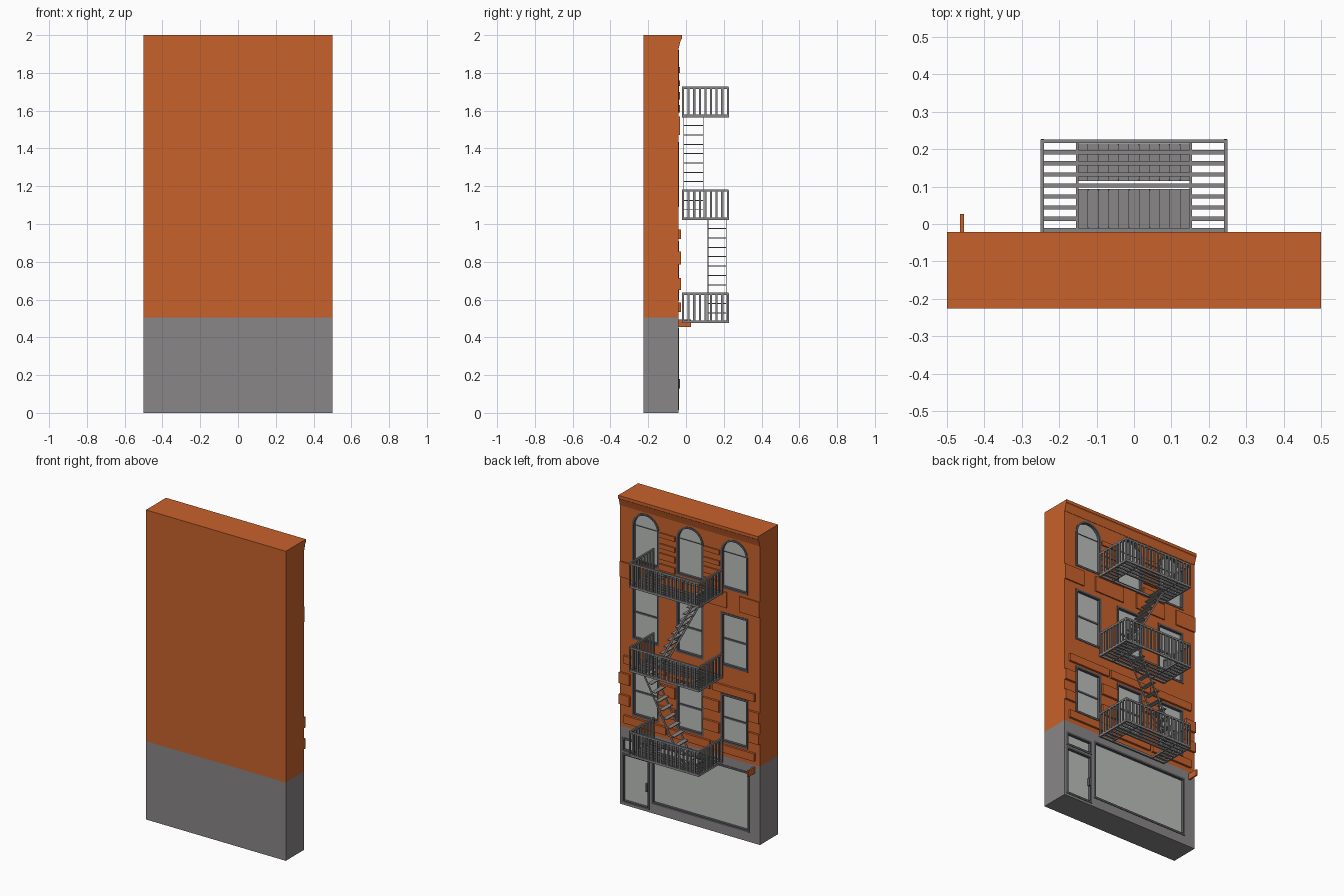
import bpy, bmesh, math

if "Cube" in bpy.data.objects:
    bpy.data.objects.remove(bpy.data.objects["Cube"])

def material(name, rgb):
    m = bpy.data.materials.new(name)
    m.diffuse_color = (*rgb, 1)
    m.use_nodes = True
    m.node_tree.nodes["Principled BSDF"].inputs["Base Color"].default_value = m.diffuse_color
    return m

BRICK = material("orange brick", (0.58, 0.12, 0.025))
GREY = material("grey stone and iron", (0.25, 0.238, 0.238))
DARK = material("dark frame", (0.10, 0.10, 0.115))
GLASS = material("pale glass", (0.50, 0.52, 0.50))

WALL, BACK = -0.041, -0.226        # facade faces +y
RECESS = WALL - 0.02


def prism(bm, pts, y0, y1):
    """Closed (x, z) outline extruded along y."""
    a = [bm.verts.new((x, y0, z)) for x, z in pts]
    b = [bm.verts.new((x, y1, z)) for x, z in pts]
    bm.faces.new(a)
    bm.faces.new(b[::-1])
    for i in range(len(pts)):
        j = (i + 1) % len(pts)
        bm.faces.new((a[i], b[i], b[j], a[j]))


def box(bm, x0, x1, y0, y1, z0, z1):
    prism(bm, [(x0, z0), (x1, z0), (x1, z1), (x0, z1)], y0, y1)


def ring(bm, outer, inner, y0, y1):
    """Frame between two matching outlines."""
    n = len(outer)
    loops = [[bm.verts.new((x, y, z)) for x, z in pts]
             for pts, y in ((outer, y0), (outer, y1), (inner, y1), (inner, y0))]
    for k in range(4):
        p, q = loops[k], loops[(k + 1) % 4]
        for i in range(n):
            j = (i + 1) % n
            bm.faces.new((p[i], q[i], q[j], p[j]))


def finish(name, bm, mat):
    bmesh.ops.recalc_face_normals(bm, faces=bm.faces)
    me = bpy.data.meshes.new(name)
    bm.to_mesh(me)
    bm.free()
    me.materials.append(mat)
    ob = bpy.data.objects.new(name, me)
    bpy.context.collection.objects.link(ob)
    return ob


def outline(x0, x1, z0, z1, arch=False, inset=0.0):
    x0, x1, z0, z1 = x0 + inset, x1 - inset, z0 + inset, z1 - inset
    if not arch:
        return [(x0, z0), (x1, z0), (x1, z1), (x0, z1)]
    r, c = (x1 - x0) / 2, (x0 + x1) / 2
    return [(x0, z0), (x1, z0)] + [
        (c + r * math.cos(math.pi * i / 16), z1 - r + r * math.sin(math.pi * i / 16))
        for i in range(17)]


# Openings: x0, x1, z0, z1, arched
COLS = (-0.317, 0.0, 0.317)
HW = 0.097
windows = [(c - HW, c + HW, z0, z1, arch) for c in COLS
           for z0, z1, arch in ((0.595, 0.91, False), (1.09, 1.435, False), (1.59, 1.92, True))]
shop = [(-0.425, 0.275, 0.06, 0.45, False)]
door = [(0.29, 0.487, 0.015, 0.335, False), (0.29, 0.487, 0.345, 0.435, False)]


def wall(name, z0, z1, mat, openings):
    bm = bmesh.new()
    box(bm, -0.5, 0.5, BACK, WALL, z0, z1)
    ob = finish(name, bm, mat)
    bm = bmesh.new()
    for o in openings:
        prism(bm, outline(*o), RECESS, WALL + 0.05)
    cutter = finish(name + "_cutter", bm, mat)
    cutter.hide_render = True
    mod = ob.modifiers.new("openings", 'BOOLEAN')
    mod.operation, mod.solver, mod.object = 'DIFFERENCE', 'EXACT', cutter
    bpy.context.view_layer.objects.active = ob
    bpy.ops.object.modifier_apply(modifier=mod.name)
    bpy.data.objects.remove(cutter)


# Walls
wall("ground_storey", 0, 0.506, GREY, shop + door)
wall("upper_storeys", 0.506, 2.0, BRICK, windows)

# Frames and panes
frames, panes = bmesh.new(), bmesh.new()
for o in windows + shop + door:
    ring(frames, outline(*o), outline(*o, inset=0.013), RECESS, WALL + 0.003)
    prism(panes, outline(*o, inset=0.012), RECESS, RECESS + 0.006)
for x0, x1, z0, z1, arch in windows:       # meeting rails
    zm = z1 - HW if arch else (z0 + z1) / 2
    h = 0.002 if arch else 0.006
    box(frames, x0 + 0.01, x1 - 0.01, RECESS, RECESS + 0.01, zm - h, zm + h)
finish("window_frames", frames, DARK)
finish("window_panes", panes, GLASS)

# Door handle
bm = bmesh.new()
box(bm, 0.302, 0.314, WALL - 0.01, WALL + 0.008, 0.13, 0.18)
finish("door_handle", bm, DARK)

# Cornice: profile (y, z) swept along x
bm = bmesh.new()
profile = [(-0.05, 1.93), (WALL + 0.002, 1.93), (-0.034, 1.95), (-0.027, 1.975),
           (-0.021, 1.98), (-0.021, 2.0), (-0.05, 2.0)]
loop = [bm.verts.new((-0.5, y, z)) for y, z in profile]
face = bm.faces.new(loop)
ext = bmesh.ops.extrude_face_region(bm, geom=[face], use_keep_orig=True)
for v in ext["geom"]:
    if isinstance(v, bmesh.types.BMVert):
        v.co.x = 0.5
finish("cornice", bm, BRICK)

# Raised brick trim
bm = bmesh.new()
Y0, Y1 = WALL - 0.005, WALL + 0.014
for s in (-1, 1):
    def slab(a, b, z0, z1, y1=Y1):
        x0, x1 = sorted((s * a, s * b))
        box(bm, x0, x1, Y0, y1, z0, z1)
    for a, b in ((0.355, 0.5), (0.05, 0.265)):          # spandrel blocks
        slab(a, b, 1.47, 1.57, WALL + 0.008)
    for z0, z1 in ((1.59, 1.63), (1.66, 1.70), (1.73, 1.76), (1.80, 1.83)):
        slab(0.103, 0.214, z0, z1, WALL + 0.009)         # bands between arches
    for z0, z1 in ((0.65, 0.715), (0.785, 0.855)):       # quoins
        slab(0.425, 0.5, z0, z1)
        slab(0.1, 0.215, z0, z1)
for c in COLS:                                           # lintels and sills
    box(bm, c - 0.15, c + 0.15, Y0, Y1, 0.92, 0.97)
    box(bm, c - 0.15, c + 0.15, Y0, Y1, 0.535, 0.585)
finish("brick_trim", bm, BRICK)

# Small bracket above the shop
bm = bmesh.new()
box(bm, -0.465, -0.455, WALL - 0.005, 0.027, 0.455, 0.495)
finish("bracket", bm, BRICK)

# Fire escape platforms
FX, FY0, FY1 = 0.25, -0.021, 0.226
T = 0.01


def platform(name, z, hole):
    bm = bmesh.new()
    top = z + 0.162
    for x in (-FX, FX - T):                              # side frame and rails
        box(bm, x, x + T, FY0, FY1, z, z + 0.014)
        box(bm, x, x + T, FY0, FY1, top - 0.012, top)
    box(bm, -FX, FX, FY1 - T, FY1, z, z + 0.014)
    box(bm, -FX, FX, FY1 - T, FY1, top - 0.012, top)
    box(bm, -FX, FX, FY0, FY0 + T, z, z + 0.014)
    n = 8                                                # side balusters, floor slats
    step = (FY1 - FY0 - T) / n
    for i in range(n + 1):
        y = FY0 + i * step
        for x in (-FX, FX - T):
            box(bm, x + 0.001, x + T - 0.001, y, y + 0.011, z, top - 0.005)
        if 0 < i < n:
            if hole[0] < y + 0.005 < hole[1]:
                box(bm, -FX, -0.15, y, y + 0.011, z + 0.002, z + 0.012)
                box(bm, 0.15, FX, y, y + 0.011, z + 0.002, z + 0.012)
            else:
                box(bm, -FX, FX, y, y + 0.011, z + 0.002, z + 0.012)
    for i in range(1, 18):                               # front balusters
        x = -FX + i * (2 * FX - T) / 18
        box(bm, x, x + T, FY1 - T + 0.001, FY1 - 0.001, z, top - 0.005)
    for x in (-0.155, 0.148):                            # joists beside the hatch
        box(bm, x, x + 0.007, FY0, FY1, z, z + 0.012)
    finish(name, bm, GREY)


INNER, OUTER = (-0.018, 0.095), (0.113, 0.22)
platform("lower_platform", 0.475, INNER)
platform("middle_platform", 1.021, OUTER)
platform("upper_platform", 1.565, INNER)


# Stairs: d is the x direction of climb
def stairs(name, z0, z1, y0, y1, d):
    bm = bmesh.new()
    n = 11
    for i in range(n):
        x = d * (-0.137 + 0.274 * i / (n - 1))
        z = z0 + (z1 - z0) * (i + 0.9) / n
        box(bm, x - 0.0145, x + 0.0145, y0, y1, z - 0.0025, z + 0.0025)
    for y in (y0, y1 - 0.004):                           # stringers
        prism(bm, [(-d * 0.15, z0), (-d * 0.135, z0), (d * 0.15, z1 - 0.02), (d * 0.15, z1)],
              y, y + 0.004)
    finish(name, bm, GREY)


stairs("lower_stairs", 0.485, 1.03, 0.115, 0.215, 1)
stairs("upper_stairs", 1.031, 1.575, -0.014, 0.093, -1)
